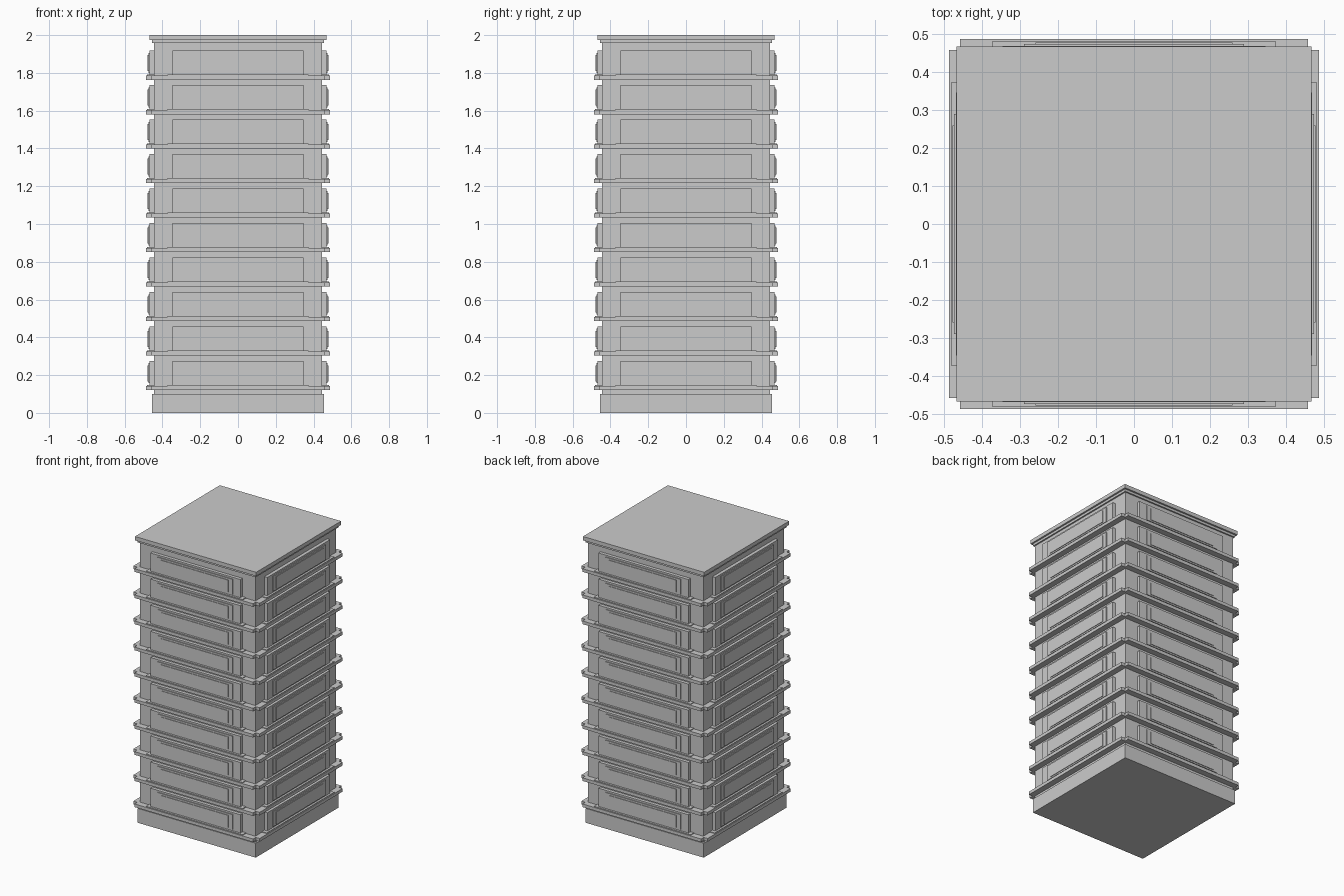
import bpy
import bmesh
from mathutils import Matrix, Vector

cube = bpy.data.objects.get("Cube")
if cube:
    bpy.data.objects.remove(cube, do_unlink=True)

FLOORS = 10
PITCH = 0.1825
FIRST = 0.143          # top of the lowest ledge
WALL = 0.446

stone = bpy.data.materials.new("grey stone")
stone.use_nodes = True
GREY = (0.6, 0.6, 0.6, 1)
stone.diffuse_color = GREY
stone.node_tree.nodes["Principled BSDF"].inputs["Base Color"].default_value = GREY


def add_box(bm, x, y, z):
    """Box from three (low, high) ranges."""
    ranges = (x, y, z)
    size = Vector([hi - lo for lo, hi in ranges])
    centre = Vector([(hi + lo) / 2 for lo, hi in ranges])
    matrix = Matrix.Translation(centre) @ Matrix.Diagonal(size).to_4x4()
    bmesh.ops.create_cube(bm, size=1, matrix=matrix)


def slab(bm, half_x, half_y, low, high):
    add_box(bm, (-half_x, half_x), (-half_y, half_y), (low, high))


def on_four_sides(bm, half_width, depth, low, high):
    """Plate standing out from every wall."""
    inner = WALL - 0.01
    w = (-half_width, half_width)
    for lo, hi in ((-depth, -inner), (inner, depth)):
        add_box(bm, w, (lo, hi), (low, high))
        add_box(bm, (lo, hi), w, (low, high))


def finish(name, bm):
    mesh = bpy.data.meshes.new(name)
    bm.to_mesh(mesh)
    bm.free()
    mesh.materials.append(stone)
    obj = bpy.data.objects.new(name, mesh)
    bpy.context.collection.objects.link(obj)


# Plinth, tower body and stepped roof
for name, half, low, high in (
    ("plinth", 0.456, 0, 0.1),
    ("tower_body", WALL, 0.1, 1.96),
    ("cornice", 0.456, 1.957, 1.973),
    ("roof_slab", 0.468, 1.973, 2),
):
    bm = bmesh.new()
    slab(bm, half, half, low, high)
    finish(name, bm)

# Each storey: notched ledge, sills and stepped wall panels
for i in range(FLOORS):
    z = FIRST + i * PITCH
    bm = bmesh.new()
    slab(bm, 0.488, 0.458, z - 0.022, z)
    slab(bm, 0.458, 0.488, z - 0.022, z)
    finish(f"ledge_{i + 1}", bm)

    bm = bmesh.new()
    on_four_sides(bm, 0.373, 0.483, z - 0.01, z + 0.005)
    finish(f"sills_{i + 1}", bm)

    bm = bmesh.new()
    on_four_sides(bm, 0.347, 0.469, z, z + 0.132)
    on_four_sides(bm, 0.29, 0.475, z + 0.014, z + 0.12)
    on_four_sides(bm, 0.26, 0.479, z + 0.024, z + 0.108)
    finish(f"wall_panels_{i + 1}", bm)
